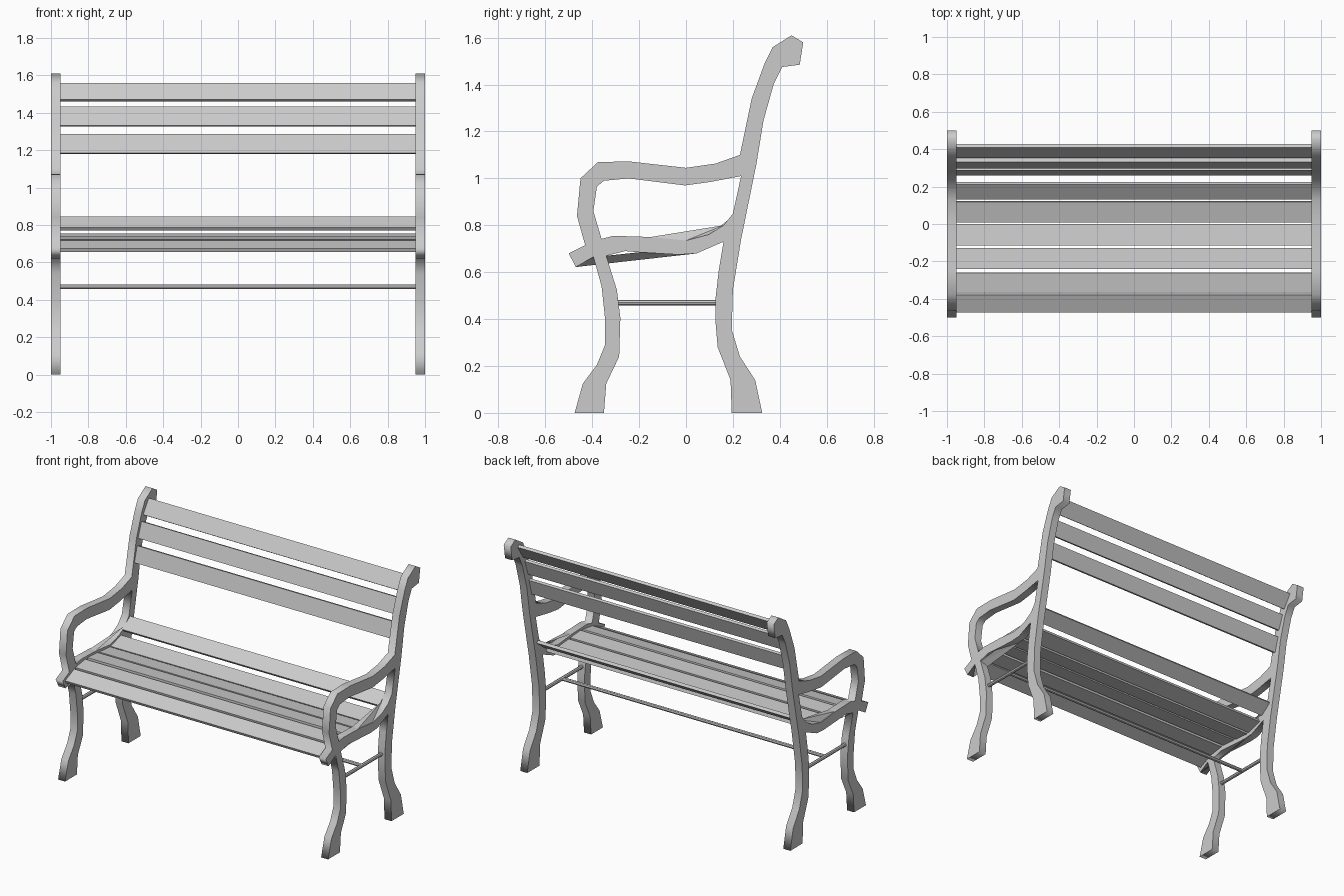
import bpy, bmesh, math
from mathutils import Vector

if "Cube" in bpy.data.objects:
    bpy.data.objects.remove(bpy.data.objects["Cube"])

# Side profile pieces as (y, z) points, walked clockwise round the silhouette
front_leg_front = [(-.475, 0), (-.44, .125), (-.38, .205), (-.345, .29), (-.345, .40),
                   (-.36, .54), (-.395, .665)]
seat_tip = [(-.47, .622), (-.50, .68), (-.43, .715)]
arm_outer = [(-.465, .84), (-.45, 1.0), (-.375, 1.07), (-.24, 1.072), (0, 1.045),
             (.125, 1.063), (.23, 1.10)]
post_top = [(.28, 1.34), (.335, 1.49), (.37, 1.56), (.45, 1.61), (.50, 1.58),
            (.485, 1.485), (.41, 1.475), (.375, 1.405), (.33, 1.245), (.30, 1.06)]
rear_leg_back = [(.235, .74), (.20, .525), (.195, .355), (.23, .24), (.295, .14), (.325, 0)]
rear_leg_front = [(.195, 0), (.19, .14), (.135, .28), (.125, .40), (.125, .48),
                  (.14, .61), (.16, .73)]
rail_under = [(.045, .68), (-.03, .675), (-.2, .685), (-.26, .69), (-.34, .67)]
front_leg_back = [(-.295, .525), (-.28, .405), (-.285, .24), (-.34, .125), (-.35, 0)]
outline = (front_leg_front + seat_tip + arm_outer + post_top + rear_leg_back
           + rear_leg_front + rail_under + front_leg_back)

# Opening between armrest and seat rail
rail_top = [(-.36, .742), (-.31, .755), (-.15, .75), (0, .735), (.095, .76), (.16, .80)]
opening = rail_top + [(.20, .85), (.235, 1.01), (.105, .985), (-.005, .97), (-.245, 1.0),
                      (-.35, .99), (-.38, .965), (-.395, .86)]


def add_object(name, bm):
    me = bpy.data.meshes.new(name)
    bm.to_mesh(me)
    bm.free()
    ob = bpy.data.objects.new(name, me)
    bpy.context.collection.objects.link(ob)
    return ob


def side_frame(name, x):
    """Filled, extruded profile with a hole, stood up in the YZ plane."""
    cu = bpy.data.curves.new(name, 'CURVE')
    cu.dimensions, cu.fill_mode, cu.extrude = '2D', 'BOTH', .026
    for pts in (outline, opening):
        sp = cu.splines.new('POLY')
        sp.points.add(len(pts) - 1)
        for p, (y, z) in zip(sp.points, pts):
            p.co = (y, z, 0, 1)
        sp.use_cyclic_u = True
    tmp = bpy.data.objects.new(name + "_curve", cu)
    bpy.context.collection.objects.link(tmp)
    dg = bpy.context.evaluated_depsgraph_get()
    me = bpy.data.meshes.new_from_object(tmp.evaluated_get(dg))
    bpy.data.objects.remove(tmp)
    ob = bpy.data.objects.new(name, me)
    ob.location.x = x
    ob.rotation_euler = (math.pi / 2, 0, math.pi / 2)
    bpy.context.collection.objects.link(ob)


def slat(name, a, b, t=.02):
    """Board across the bench whose section runs from a to b in (y, z)."""
    a, b = Vector(a), Vector(b)
    d = (b - a).normalized()
    n = Vector((-d.y, d.x)) * t / 2
    bm = bmesh.new()
    f = bm.faces.new([bm.verts.new((-.95, p.x, p.y)) for p in (a - n, b - n, b + n, a + n)])
    ext = bmesh.ops.extrude_face_region(bm, geom=[f])
    vs = [v for v in ext['geom'] if isinstance(v, bmesh.types.BMVert)]
    bmesh.ops.translate(bm, verts=vs, vec=(1.9, 0, 0))
    bmesh.ops.recalc_face_normals(bm, faces=bm.faces[:])
    add_object(name, bm)


def rod(name, a, b, r=.012):
    a, b = Vector(a), Vector(b)
    bpy.ops.mesh.primitive_cylinder_add(vertices=8, radius=r, depth=(b - a).length,
                                        location=(a + b) / 2)
    ob = bpy.context.object
    ob.name = name
    ob.rotation_euler = (b - a).to_track_quat('Z', 'Y').to_euler()


def web(name, sign, rail, a, b):
    """Thin slanted facets from a straight inner chord to the curved rail edge."""
    bm = bmesh.new()
    va, vb = (bm.verts.new((sign * .95, *p)) for p in (a, b))
    vs = [bm.verts.new((sign * .995, *p)) for p in rail]
    bm.faces.new((va, vb, vs[0]))
    for p, q in zip(vs, vs[1:]):
        bm.faces.new((vb, q, p))
    bmesh.ops.recalc_face_normals(bm, faces=bm.faces[:])
    add_object(name, bm)


# Cast end frames, side stretchers and rail webs
for label, s in (("left", -1), ("right", 1)):
    side_frame(label + "_frame", s * .974)
    rod(label + "_stretcher", (s * .974, -.29, .47), (s * .974, .135, .47))
    web(label + "_lower_web", s, [(-.395, .665), (-.34, .67), (-.2, .685), (-.03, .675)],
        (-.47, .622), (.045, .68))
    web(label + "_upper_web", s, rail_top[2:5], (-.15, .75), (.16, .80))

# Long stretcher
rod("long_stretcher", (-.974, -.08, .47), (.974, -.08, .47))

# Seat slats, front to back
seat = [((-.47, .665), (-.375, .708)), ((-.365, .712), (-.26, .728)),
        ((-.24, .73), (-.13, .722)), ((-.115, .72), (0, .71)),
        ((.01, .712), (.12, .745)), ((.138, .778), (.218, .838))]
for i, (a, b) in enumerate(seat):
    slat(f"seat_slat_{i + 1}", a, b)

# Backrest slats
back = [((.268, 1.182), (.297, 1.285)), ((.307, 1.33), (.342, 1.43)),
        ((.36, 1.465), (.418, 1.555))]
for i, (a, b) in enumerate(back):
    slat(f"back_slat_{i + 1}", a, b)
